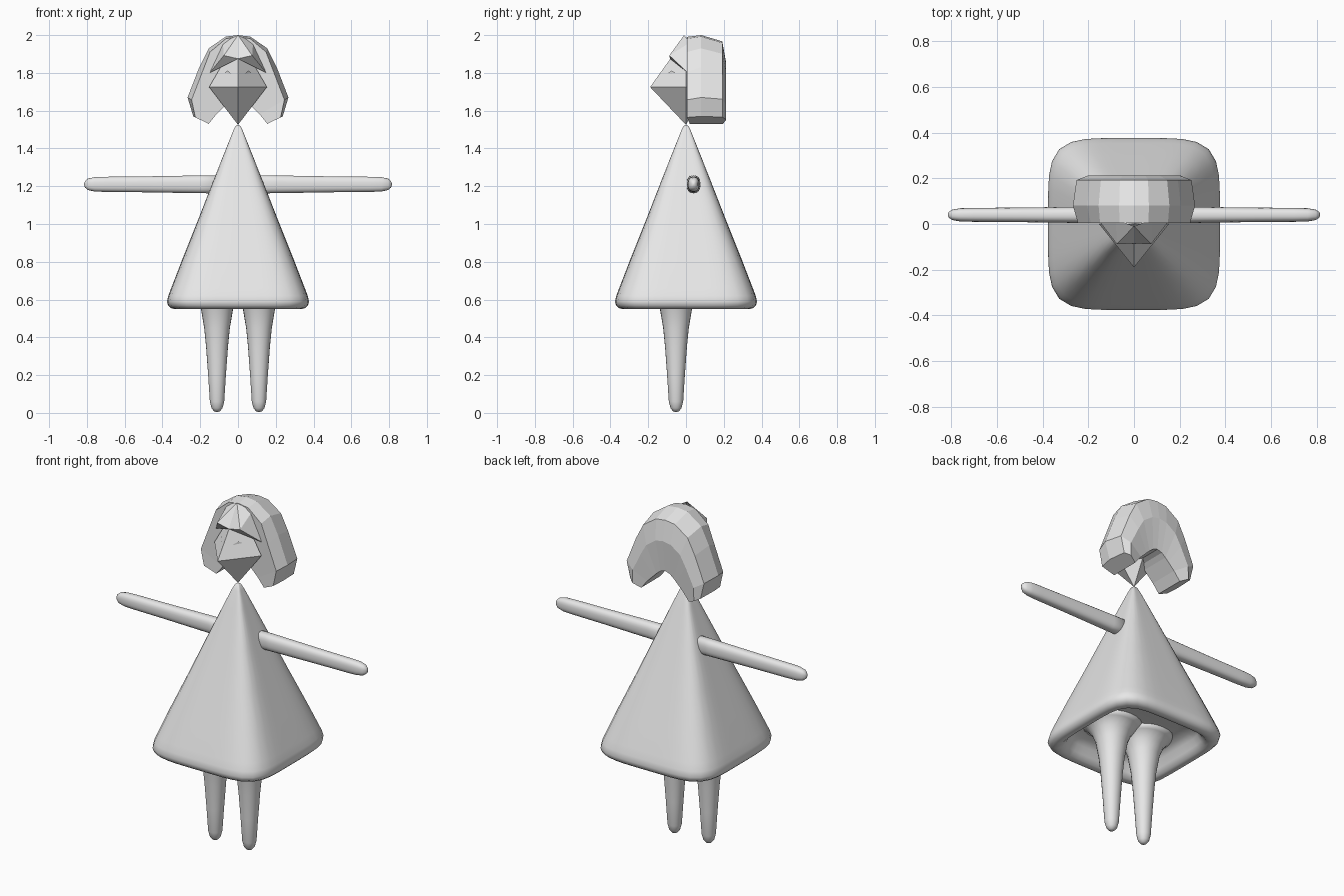
import bpy, bmesh, math
from mathutils import Vector, Matrix

if "Cube" in bpy.data.objects:
    bpy.data.objects.remove(bpy.data.objects["Cube"], do_unlink=True)

grey = bpy.data.materials.new("plain grey")
grey.use_nodes = True
tone = (0.8, 0.8, 0.8, 1)
grey.diffuse_color = tone
grey.node_tree.nodes["Principled BSDF"].inputs["Base Color"].default_value = tone


def finish(name, bm, smooth):
    bmesh.ops.recalc_face_normals(bm, faces=bm.faces)
    mesh = bpy.data.meshes.new(name)
    bm.to_mesh(mesh)
    bm.free()
    mesh.materials.append(grey)
    for f in mesh.polygons:
        f.use_smooth = smooth
    ob = bpy.data.objects.new(name, mesh)
    bpy.context.collection.objects.link(ob)
    return ob


def bridge(bm, rings):
    """Skin a list of closed vertex rings and cap both ends."""
    for a, b in zip(rings, rings[1:]):
        n = len(a)
        for i in range(n):
            j = (i + 1) % n
            bm.faces.new((a[i], a[j], b[j], b[i]))
    bm.faces.new(rings[0])
    bm.faces.new(rings[-1])


def loft(name, profile, power, squash=1, segments=48, matrix=Matrix()):
    """Stack rounded-square rings given as (height, half width)."""
    bm = bmesh.new()
    rings = []
    for h, r in profile:
        ring = []
        for i in range(segments):
            t = math.tau * i / segments
            c, s = math.cos(t), math.sin(t)
            k = r / (abs(c) ** power + abs(s) ** power) ** (1 / power)
            ring.append(bm.verts.new(matrix @ Vector((k * c, k * s * squash, h))))
        rings.append(ring)
    bridge(bm, rings)
    return finish(name, bm, True)


# Dress: pyramid with a rounded hem and a hollow underside
loft("dress", [(1.525, 0.003), (1.517, 0.014), (1.49, 0.027), (1.4, 0.063), (1.2, 0.142),
               (1.0, 0.22), (0.8, 0.3), (0.66, 0.354), (0.62, 0.369), (0.59, 0.376),
               (0.568, 0.37), (0.555, 0.356), (0.55, 0.338), (0.555, 0.315), (0.58, 0.295),
               (0.62, 0.28), (0.645, 0.25), (0.655, 0.19), (0.655, 0.05)], 5)

# Arms and legs
arm = [(0.05, 0.048), (0.2, 0.047), (0.5, 0.042), (0.7, 0.04), (0.76, 0.038),
       (0.795, 0.03), (0.81, 0.017), (0.815, 0.004)]
leg = [(0.005, 0.004), (0.009, 0.016), (0.025, 0.029), (0.06, 0.038), (0.2, 0.047),
       (0.35, 0.058), (0.45, 0.068), (0.55, 0.085), (0.6, 0.104), (0.64, 0.135), (0.66, 0.17)]
for side, x in (("left", 1), ("right", -1)):
    turn = Matrix.Translation((0, 0.04, 1.21)) @ Matrix.Rotation(x * math.pi / 2, 4, "Y")
    # ring x axis becomes vertical, ring y axis stays the depth
    loft(side + "_arm", arm, 2.6, 0.76, 24, turn)
    loft(side + "_leg", leg, 2.1, 1, 24, Matrix.Translation((x * 0.111, -0.053, 0)))

# Head: eight-sided diamond
bm = bmesh.new()
top, chin = bm.verts.new((0, 0, 1.99)), bm.verts.new((0, 0, 1.525))
belt = [bm.verts.new(p) for p in ((0, -0.19, 1.725), (0.153, 0, 1.725),
                                  (0, 0.1, 1.725), (-0.153, 0, 1.725))]
for i in range(4):
    a, b = belt[i], belt[(i + 1) % 4]
    bm.faces.new((a, b, top))
    bm.faces.new((b, a, chin))
finish("head", bm, False)

# Eyes: thin slivers lying on the upper face planes
bm = bmesh.new()
for s in (1, -1):
    pts = [(0.035, -0.101, 1.795), (0.07, -0.057, 1.8), (0.055, -0.075, 1.812)]
    bm.faces.new([bm.verts.new((s * x, y, z)) for x, y, z in pts])
finish("eyes", bm, False)

# Hair: faceted arch, each station is an outer point and an inner point
stations = [((0, 2.0), (0, 1.67)), ((0.065, 1.992), (0.03, 1.66)),
            ((0.155, 1.93), (0.055, 1.64)), ((0.205, 1.83), (0.075, 1.62)),
            ((0.267, 1.67), (0.115, 1.58)), ((0.237, 1.57), (0.155, 1.53))]
# Cross-section: (blend from outer to inner, depth)
section = [(0.14, 0.005), (0, 0.08), (0.1, 0.192), (0.45, 0.213), (1, 0.195), (1, 0.02)]
arch = [((-o[0], o[1]), (-i[0], i[1])) for o, i in stations[:0:-1]] + stations
bm = bmesh.new()
rings = []
for (ox, oz), (ix, iz) in arch:
    crown = max(0, (oz - 1.8) / 0.2)
    ring = []
    for k, (t, y) in enumerate(section):
        if k in (0, 2):
            t *= 1 - 0.8 * crown if k == 0 else 1
        ring.append(bm.verts.new((ox + (ix - ox) * t, y, oz + (iz - oz) * t)))
    rings.append(ring)
bridge(bm, rings)
finish("hair", bm, False)

# Fringe: two pointed locks parted in the middle
bm = bmesh.new()
for s in (1, -1):
    crown, part, tip, temple, inner = [bm.verts.new((s * x, y, z)) for x, y, z in (
        (0, -0.01, 2.0), (0, -0.085, 1.875), (0.075, -0.088, 1.892),
        (0.15, 0.01, 1.8), (0.08, 0.02, 1.96))]
    bm.faces.new((crown, part, tip))
    bm.faces.new((crown, tip, inner))
    bm.faces.new((inner, tip, temple))
    bm.faces.new((tip, part, temple))
bmesh.ops.remove_doubles(bm, verts=bm.verts, dist=0.0001)
finish("fringe", bm, False)
